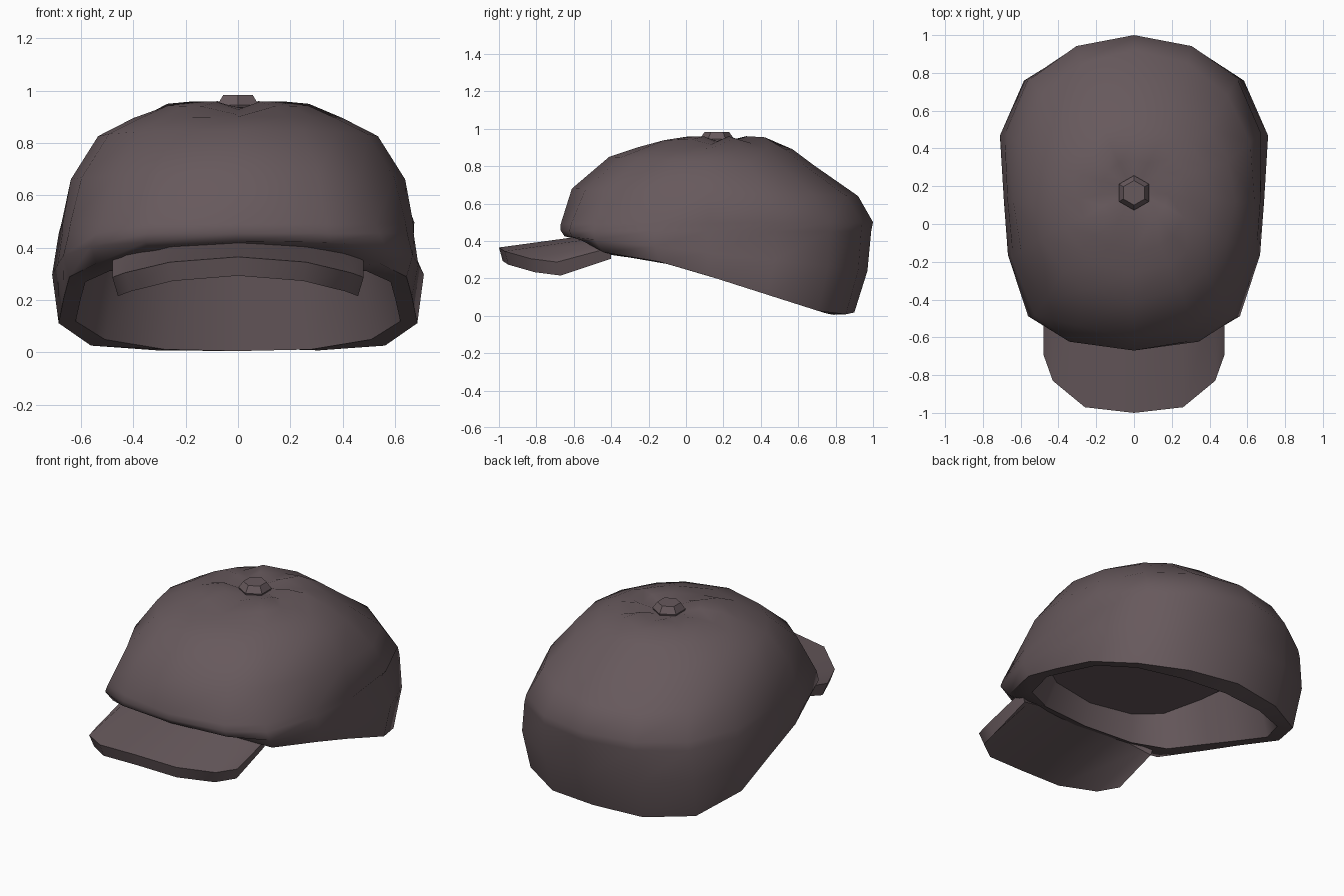
import bpy, bmesh, math

cube = bpy.data.objects.get("Cube")
if cube:
    bpy.data.objects.remove(cube, do_unlink=True)

# One cloth colour for the whole cap
CLOTH = (0.135, 0.1, 0.108, 1.0)
cloth = bpy.data.materials.new("dusky brown cloth")
cloth.use_nodes = True
cloth.diffuse_color = CLOTH
bsdf = cloth.node_tree.nodes["Principled BSDF"]
bsdf.inputs["Base Color"].default_value = CLOTH
bsdf.inputs["Roughness"].default_value = 0.9


def finish(name, bm, smooth_angle=None):
    bmesh.ops.recalc_face_normals(bm, faces=bm.faces)
    mesh = bpy.data.meshes.new(name)
    bm.to_mesh(mesh)
    bm.free()
    mesh.materials.append(cloth)
    obj = bpy.data.objects.new(name, mesh)
    bpy.context.collection.objects.link(obj)
    if smooth_angle:
        bpy.ops.object.select_all(action='DESELECT')
        obj.select_set(True)
        bpy.context.view_layer.objects.active = obj
        bpy.ops.object.shade_smooth_by_angle(angle=math.radians(smooth_angle))
    return obj


def bridge(bm, a, b):
    n = len(a)
    for i in range(n):
        j = (i + 1) % n
        bm.faces.new((a[i], a[j], b[j], b[i]))


# Plan outline of the crown, back to front, mirrored to a closed loop
HALF = [(0, 1), (.45, .94), (.82, .74), (1, .38), (.97, -.05),
        (.94, -.4), (.79, -.8), (.5, -.95), (0, -1)]
OUTLINE = HALF + [(-u, v) for u, v in HALF[-2:0:-1]]
SEAMS = {0, 2, 4, 8, 12, 14}

# Rings from the button outwards, under the rim and up the lining:
# front y, back y, half width, front z, back z, roundness of plan, kind
RINGS = [
    (.08, .25, .09, .935, .935, 1, "plain"),
    (-.01, .34, .18, .958, .96, 1, "gathered"),
    (-.15, .45, .29, .938, .955, 1, "gathered"),
    (-.26, .57, .40, .90, .89, 1, "plain"),
    (-.41, .69, .535, .85, .80, 1, "plain"),
    (-.61, .92, .645, .68, .64, .7, "plain"),
    (-.67, 1.0, .685, .49, .50, .25, "plain"),
    (-.67, .99, .69, .455, .45, .1, "fold"),
    (-.65, .97, .71, .425, .24, 0, "plain"),
    (-.59, .90, .685, 0, 0, 0, "rim"),
    (-.42, .79, .62, 0, 0, 0, "rim"),
    (-.38, .74, .56, .46, .40, .3, "ceiling"),
]

# Height of the rim along the cap, front to back
RIM = [(-.58, .415), (-.42, .328), (-.1, .283), (.75, .012), (.82, 0), (.92, .022)]


def rim_height(y):
    for (y0, z0), (y1, z1) in zip(RIM, RIM[1:]):
        if y <= y1:
            return z0 + (z1 - z0) * max(0, (y - y0) / (y1 - y0))


def crown_ring(bm, front, back, width, zf, zb, roundness, kind):
    verts = []
    for i, (u, v) in enumerate(OUTLINE):
        shrink = math.hypot(u, v) ** -roundness
        u, v = u * shrink, v * shrink
        x, y = u * width, (front + back) / 2 + v * (back - front) / 2
        z = zf + (zb - zf) * (v + 1) / 2
        if kind == "gathered" and i in SEAMS:
            z -= .03
        if kind == "rim":
            z = rim_height(y)
        if kind == "ceiling":
            z += .1 * (1 - v * v)
        if kind == "fold" and i == 3:
            x -= .045
        verts.append(bm.verts.new((x, y, z)))
    return verts


# Crown with rim and lining as one continuous shell
bm = bmesh.new()
rings = [crown_ring(bm, *r) for r in RINGS]
for a, b in zip(rings, rings[1:]):
    bridge(bm, a, b)
bm.faces.new(rings[0])
bm.faces.new(rings[-1])
finish("crown", bm, 50)

# Brim: a drooping slab, x / front y / front z / back y / back z
EDGE = [(0, -1, .365, -.45, .44), (.26, -.97, .345, -.44, .42),
        (.43, -.83, .305, -.42, .385), (.48, -.69, .287, -.40, .365)]
SPAN = [(-x, *rest) for x, *rest in EDGE[:0:-1]] + EDGE
bm = bmesh.new()
sections = []
for x, fy, fz, by, bz in SPAN:
    inset = .955
    points = [(x, fy, fz), (x, by, bz),
              (x * inset, by, bz - .06), (x * inset, fy + .02, fz - .072)]
    sections.append([bm.verts.new(p) for p in points])
for a, b in zip(sections, sections[1:]):
    bridge(bm, a, b)
bm.faces.new(sections[0])
bm.faces.new(sections[-1])
finish("brim", bm, 30)

# Hexagonal button on top
bm = bmesh.new()
levels = []
for radius, z in [(.08, .91), (.092, .945), (.065, .983)]:
    corners = [math.pi / 2 + k * math.tau / 6 for k in range(6)]
    levels.append([bm.verts.new((radius * math.cos(a), .165 + radius * math.sin(a), z))
                   for a in corners])
for a, b in zip(levels, levels[1:]):
    bridge(bm, a, b)
bm.faces.new(levels[0])
bm.faces.new(levels[-1])
finish("top_button", bm)
